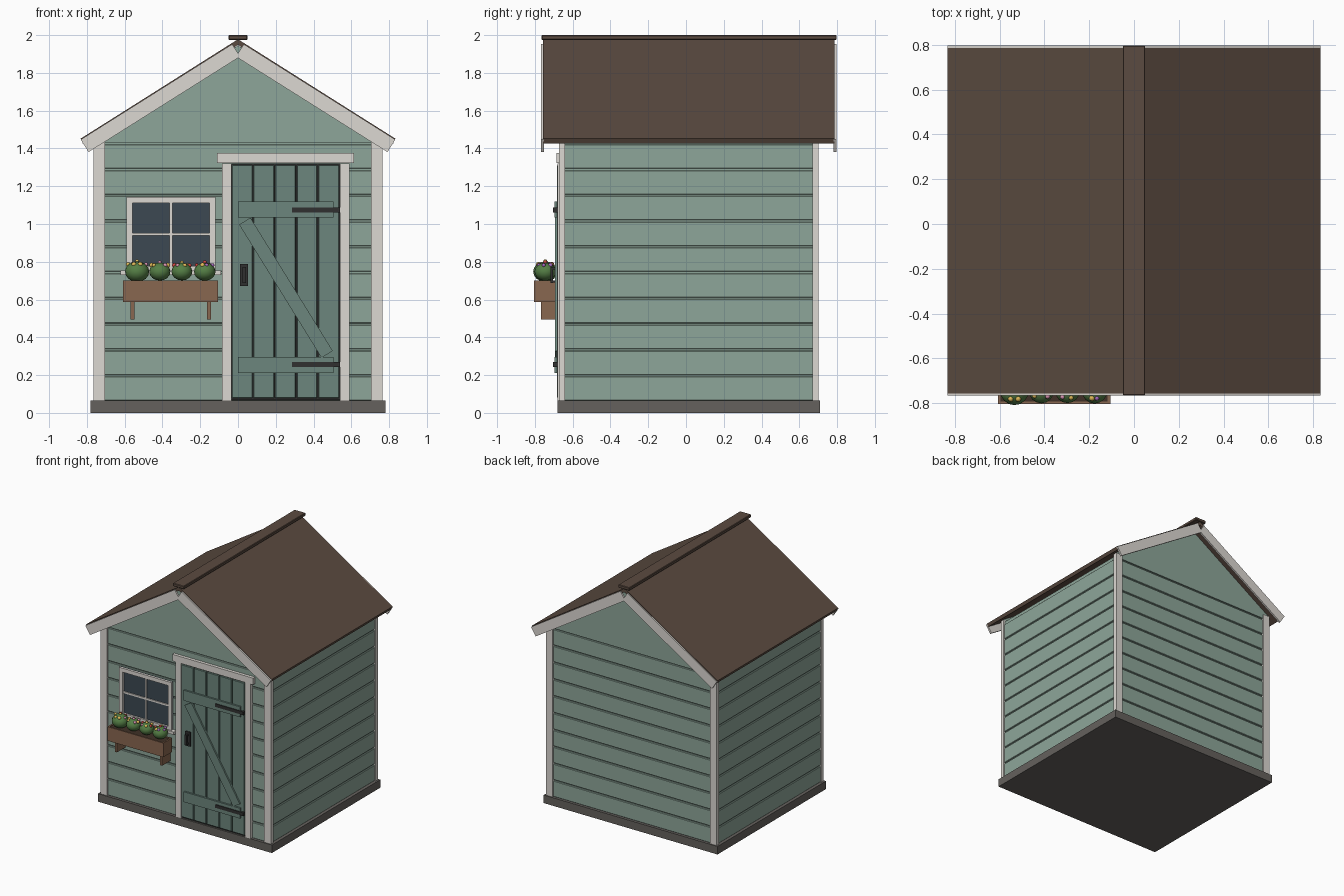
import bpy, math, random
from mathutils import Matrix, Vector

if "Cube" in bpy.data.objects:
    bpy.data.objects.remove(bpy.data.objects["Cube"])

random.seed(4)
CY = 0.015  # house centre in y


def mat(name, r, g, b):
    m = bpy.data.materials.new(name)
    m.diffuse_color = (r, g, b, 1)
    m.use_nodes = True
    m.node_tree.nodes["Principled BSDF"].inputs["Base Color"].default_value = m.diffuse_color
    return m


WALL = mat("wall_green", 0.27, 0.38, 0.32)
DOOR = mat("door_green", 0.15, 0.24, 0.205)
TRIM = mat("trim_white", 0.72, 0.69, 0.65)
ROOF = mat("roof_brown", 0.105, 0.07, 0.052)
BASE = mat("base_grey", 0.13, 0.12, 0.11)
WOOD = mat("box_wood", 0.25, 0.135, 0.08)
GLASS = mat("dark_glass", 0.045, 0.065, 0.085)
IRON = mat("iron", 0.03, 0.03, 0.03)
LEAF = mat("leaf", 0.09, 0.21, 0.06)
SOIL = mat("soil", 0.05, 0.03, 0.02)
PETALS = [mat("petal_red", 0.6, 0.06, 0.05), mat("petal_purple", 0.4, 0.15, 0.55),
          mat("petal_yellow", 0.75, 0.5, 0.1), mat("petal_pink", 0.7, 0.3, 0.45)]


def mesh(name, verts, faces, m):
    me = bpy.data.meshes.new(name)
    me.from_pydata(verts, [], faces)
    me.materials.append(m)
    ob = bpy.data.objects.new(name, me)
    bpy.context.collection.objects.link(ob)
    return ob


def prism(name, pts, y0, y1, m):
    """Counter-clockwise x/z outline (seen from the front) extruded along y."""
    n = len(pts)
    v = [(x, y0, z) for x, z in pts] + [(x, y1, z) for x, z in pts]
    f = [tuple(range(n)), tuple(reversed(range(n, 2 * n)))]
    f += [(i, i + n, (i + 1) % n + n, (i + 1) % n) for i in range(n)]
    return mesh(name, v, f, m)


def box(name, x, y, z, m, bevel=0):
    ob = prism(name, [(x[0], z[0]), (x[1], z[0]), (x[1], z[1]), (x[0], z[1])], y[0], y[1], m)
    if bevel:
        b = ob.modifiers.new("bevel", "BEVEL")
        b.width, b.segments = bevel, 1
    return ob


def strip(name, a, b, w, y0, y1, m):
    """Board of width w running from a to b in the x/z plane."""
    a, b = Vector(a), Vector(b)
    d = (b - a).normalized()
    n = Vector((-d.y, d.x)) * w / 2
    return prism(name, [tuple(a - n), tuple(b - n), tuple(b + n), tuple(a + n)], y0, y1, m)


def ball(name, loc, r, m, seg=16, squash=1):
    bpy.ops.mesh.primitive_uv_sphere_add(segments=seg, ring_count=seg // 2, radius=r, location=loc)
    ob = bpy.context.object
    ob.name = name
    ob.data.transform(Matrix.Diagonal((1, 1, squash, 1)))
    ob.data.materials.append(m)
    bpy.ops.object.shade_smooth()


# Base and solid wall core
box("base", (-0.78, 0.78), (-0.68, 0.71), (0, 0.065), BASE)
box("wall_core", (-0.748, 0.748), (-0.65, 0.68), (0.06, 1.45), WALL)

# Horizontal wall boards
H = 0.1365
for i in range(10):
    z0 = 0.065 + i * H
    box(f"wall_board_{i}", (-0.757, 0.757), (-0.66, 0.69), (z0, z0 + H - 0.009), WALL, 0.003)

# Gable ends
for name, y in (("gable_front", (-0.662, -0.64)), ("gable_back", (0.67, 0.692))):
    prism(name, [(-0.757, 1.43), (0.757, 1.43), (0.757, 1.468), (0, 1.945), (-0.757, 1.468)], *y, WALL)

# Corner trims
for sx in (-1, 1):
    x = sorted((sx * 0.705, sx * 0.765))
    box("corner_trim_front", x, (-0.672, -0.64), (0.065, 1.46), TRIM)
    box("corner_trim_back", x, (0.67, 0.702), (0.065, 1.46), TRIM)

# Roof slabs, barge boards and ridge cap
EAVE, RIDGE = 1.452, 1.978
for s in (-1, 1):
    pts = [(0, RIDGE - 0.03), (0.822, EAVE - 0.025), (0.833, EAVE), (0, RIDGE)]
    pts = pts if s > 0 else [(-x, z) for x, z in reversed(pts)]
    prism("roof_slab", pts, -0.757, 0.787, ROOF)
    for name, y in (("barge_front", (-0.767, -0.752)), ("barge_back", (0.782, 0.797))):
        strip(name, (s * 0.812, 1.414), (s * 0.01, 1.919), 0.078, *y, TRIM)
box("ridge_cap", (-0.05, 0.05), (-0.765, 0.797), (1.975, 2.0), ROOF, 0.004)

# Door frame
box("door_jamb_left", (-0.085, -0.035), (-0.68, -0.65), (0.065, 1.32), TRIM)
box("door_jamb_right", (0.54, 0.59), (-0.68, -0.65), (0.065, 1.32), TRIM)
box("door_lintel", (-0.11, 0.615), (-0.685, -0.65), (1.322, 1.376), TRIM)

# Door: backing, planks, battens and brace
box("door_back", (-0.035, 0.54), (-0.67, -0.65), (0.067, 1.32), IRON)
for i in range(5):
    x0 = -0.032 + i * 0.1145
    box(f"door_plank_{i}", (x0, x0 + 0.108), (-0.682, -0.66), (0.078, 1.313), DOOR, 0.003)
for z in ((0.212, 0.295), (1.034, 1.118)):
    box("door_batten", (0, 0.505), (-0.696, -0.68), z, DOOR)
strip("door_brace", (0.036, 1.015), (0.472, 0.31), 0.07, -0.694, -0.68, DOOR)

# Hinges and handle
for z in (0.257, 1.075):
    box("hinge_strap", (0.285, 0.54), (-0.702, -0.69), (z - 0.013, z + 0.013), IRON)
    box("hinge_knuckle", (0.522, 0.54), (-0.704, -0.67), (z - 0.013, z + 0.013), IRON)
box("handle_plate", (0.011, 0.054), (-0.692, -0.68), (0.672, 0.788), IRON)
box("handle_grip", (0.023, 0.042), (-0.717, -0.705), (0.688, 0.772), IRON)
for z in (0.69, 0.758):
    box("handle_post", (0.025, 0.04), (-0.71, -0.685), (z, z + 0.012), IRON)

# Window
WX, WZ = (-0.59, -0.12), (0.745, 1.142)
box("window_glass", WX, (-0.667, -0.65), WZ, GLASS)
for x in (WX[0], WX[1] - 0.032):
    box("window_stile", (x, x + 0.032), (-0.682, -0.65), WZ, TRIM)
for z in (WZ[0], WZ[1] - 0.032):
    box("window_rail", WX, (-0.682, -0.65), (z, z + 0.032), TRIM)
box("window_bar_upright", (-0.362, -0.348), (-0.676, -0.65), WZ, TRIM)
box("window_bar_cross", WX, (-0.675, -0.65), (0.938, 0.952), TRIM)
box("window_sill", (-0.622, -0.09), (-0.695, -0.65), (0.731, 0.754), TRIM)

# Flower box with brackets
box("flower_box", (-0.608, -0.106), (-0.805, -0.693), (0.588, 0.69), WOOD)
for y in ((-0.805, -0.793), (-0.705, -0.693)):
    box("box_rim_long", (-0.608, -0.106), y, (0.69, 0.702), WOOD)
for x in ((-0.608, -0.596), (-0.118, -0.106)):
    box("box_rim_end", x, (-0.793, -0.705), (0.69, 0.702), WOOD)
box("soil", (-0.596, -0.118), (-0.793, -0.705), (0.685, 0.696), SOIL)
for x in (-0.558, -0.153):
    box("box_bracket", (x - 0.01, x + 0.01), (-0.768, -0.66), (0.495, 0.588), WOOD)

# Bushes with small blossoms
for bx, r in ((-0.534, 0.064), (-0.414, 0.056), (-0.297, 0.055), (-0.176, 0.057)):
    c = Vector((bx, -0.745, 0.748))
    ball("bush", c, r, LEAF, 16, 0.85)
    for k in range(7):
        a = k * math.tau / 6 + random.uniform(-0.3, 0.3)
        d = Vector((0.75 * math.cos(a), 0.6 * math.sin(a), 0.6)) if k < 6 else Vector((0, 0, 0.85))
        ball("blossom", c + d * r, random.uniform(0.010, 0.014), random.choice(PETALS), 8)
